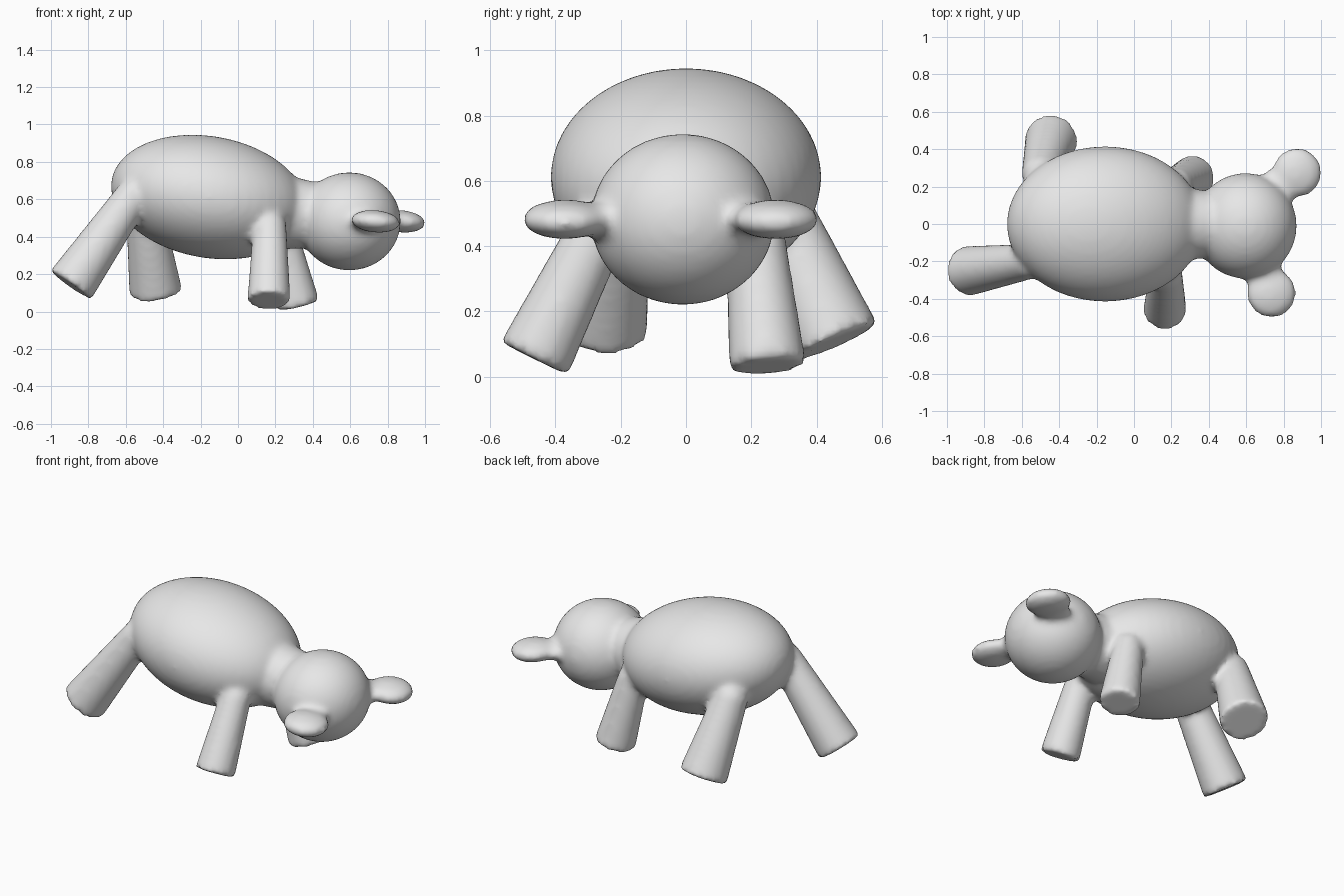
import bpy, bmesh, math
from mathutils import Matrix, Vector

if "Cube" in bpy.data.objects:
    bpy.data.objects.remove(bpy.data.objects["Cube"])

bm = bmesh.new()


def ellipsoid(center, radii, tilt=0.0):
    """Smooth ball, tilted about the y axis."""
    m = (Matrix.Translation(center) @ Matrix.Rotation(math.radians(tilt), 4, 'Y')
         @ Matrix.Diagonal((*radii, 1)))
    bmesh.ops.create_uvsphere(bm, u_segments=48, v_segments=32, radius=1, matrix=m)


def limb(start, end, r_start, r_end, flat=1.0):
    """Tapered capped cylinder from start to end."""
    a, b = Vector(start), Vector(end)
    d = b - a
    m = (Matrix.Translation((a + b) / 2) @ Matrix.Diagonal((1, 1, flat, 1))
         @ d.to_track_quat('Z', 'Y').to_matrix().to_4x4())
    bmesh.ops.create_cone(bm, cap_ends=True, segments=40, radius1=r_start,
                          radius2=r_end, depth=d.length, matrix=m)


# Torso, neck and head
ellipsoid((-0.155, 0, 0.612), (0.53, 0.415, 0.325), 10)
limb((0.24, 0, 0.53), (0.48, 0, 0.51), 0.20, 0.165)
ellipsoid((0.595, -0.01, 0.482), (0.275, 0.282, 0.262))

# Ears: flat discs on short flattened stems
for x, y, tilt in ((0.735, -0.37, 5), (0.872, 0.275, 5)):
    ellipsoid((x, y, 0.482), (0.132, 0.132, 0.06), tilt)
    limb((0.64, y * 0.35, 0.482), (x, y, 0.482), 0.11, 0.10, 0.5)

# Legs: hip, foot, hip radius, foot radius
legs = (
    ((-0.56, -0.20, 0.62), (-0.895, -0.252, 0.14), 0.095, 0.134),
    ((-0.50, 0.27, 0.54), (-0.44, 0.458, 0.105), 0.10, 0.142),
    ((0.17, -0.27, 0.45), (0.165, -0.465, 0.055), 0.09, 0.116),
    ((0.22, 0.21, 0.45), (0.32, 0.25, 0.03), 0.09, 0.119),
)
for hip, foot, r_hip, r_foot in legs:
    limb(hip, foot, r_hip, r_foot)
    ellipsoid(hip, (r_hip, r_hip, r_hip))

mesh = bpy.data.meshes.new("animal_body")
bm.to_mesh(mesh)
bm.free()
body = bpy.data.objects.new("animal_body", mesh)
bpy.context.collection.objects.link(body)

grey = bpy.data.materials.new("light_grey")
grey.diffuse_color = (0.8, 0.8, 0.8, 1)
grey.use_nodes = True
grey.node_tree.nodes["Principled BSDF"].inputs["Base Color"].default_value = grey.diffuse_color
mesh.materials.append(grey)

# Fuse the parts into one skin and soften the joints
fuse = body.modifiers.new("fuse", 'REMESH')
fuse.mode = 'VOXEL'
fuse.voxel_size = 0.018
fuse.use_smooth_shade = True
soften = body.modifiers.new("soften", 'SMOOTH')
soften.factor = 0.5
soften.iterations = 8
